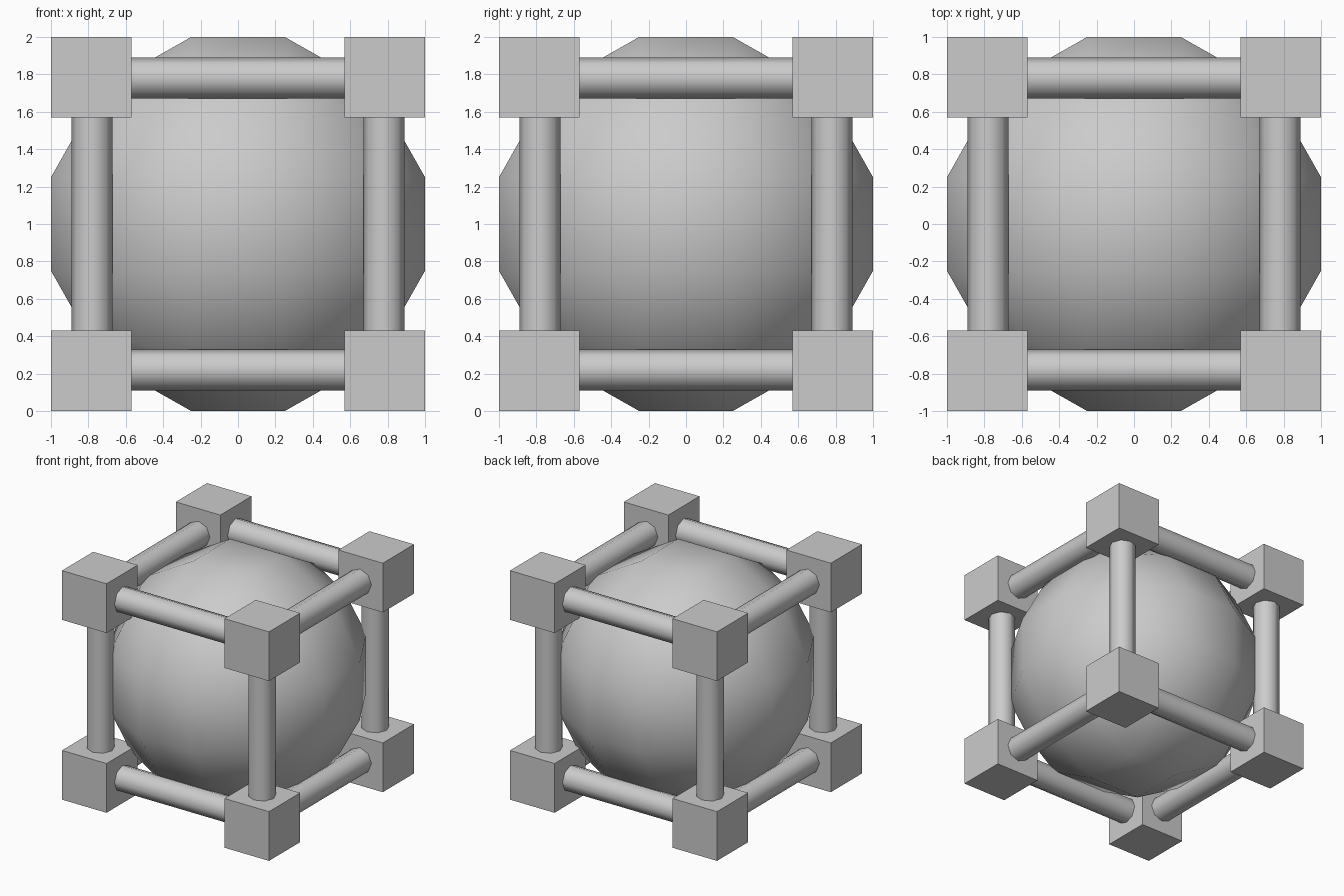
import bpy, bmesh
from itertools import product
from math import pi
from mathutils import Matrix, Vector

cube = bpy.data.objects.get("Cube")
if cube:
    bpy.data.objects.remove(cube, do_unlink=True)

grey = bpy.data.materials.new("plain_grey")
grey.use_nodes = True
grey.diffuse_color = (0.6, 0.6, 0.6, 1)
grey.node_tree.nodes["Principled BSDF"].inputs["Base Color"].default_value = (0.6, 0.6, 0.6, 1)

CENTRE = Vector((0, 0, 1))
BLOCK = 0.43
OFFSET = 1 - BLOCK / 2
BAR_OFFSET = 0.78


def finish(bm, name, location, smooth):
    mesh = bpy.data.meshes.new(name)
    for face in bm.faces:
        face.smooth = smooth
    bm.to_mesh(mesh)
    bm.free()
    mesh.materials.append(grey)
    obj = bpy.data.objects.new(name, mesh)
    obj.location = location
    bpy.context.collection.objects.link(obj)


# Central ball: a cube cut three by three and pushed out to a sphere
bm = bmesh.new()
bmesh.ops.create_cube(bm, size=2)
bmesh.ops.subdivide_edges(bm, edges=bm.edges[:], cuts=2, use_grid_fill=True)
inner = 0.25
radius = (1 + 2 * inner ** 2) ** 0.5
rim = ((radius ** 2 - inner ** 2) / 2) ** 0.5
for v in bm.verts:
    ends = [abs(c) > 0.9 for c in v.co]
    reach = {1: 1, 2: rim, 3: radius / 3 ** 0.5}[sum(ends)]
    v.co = [(reach if end else inner) * (1 if c > 0 else -1)
            for c, end in zip(v.co, ends)]
finish(bm, "ball", CENTRE, True)

# Corner blocks
for signs in product((-1, 1), repeat=3):
    bm = bmesh.new()
    bmesh.ops.create_cube(bm, size=BLOCK)
    finish(bm, "corner_block", CENTRE + Vector(signs) * OFFSET, False)

# Eight-sided bars joining the blocks along each axis
turns = (Matrix.Rotation(pi / 2, 3, 'Y'), Matrix.Rotation(pi / 2, 3, 'X'), Matrix.Identity(3))
for axis, turn in enumerate(turns):
    for a, b in product((-1, 1), repeat=2):
        bm = bmesh.new()
        bmesh.ops.create_cone(bm, segments=8, radius1=0.11, radius2=0.11, depth=1.2)
        bmesh.ops.rotate(bm, verts=bm.verts, matrix=turn)
        place = [a * BAR_OFFSET, b * BAR_OFFSET]
        place.insert(axis, 0)
        finish(bm, "bar", CENTRE + Vector(place), True)
        bar = bpy.context.collection.objects[-1]
        # Keep the hidden end caps from bending the side shading
        for poly in bar.data.polygons:
            poly.use_smooth = len(poly.vertices) == 4
        for edge in bar.data.edges:
            ends = [bar.data.vertices[i].co[axis] for i in edge.vertices]
            edge.use_edge_sharp = ends[0] * ends[1] > 0
